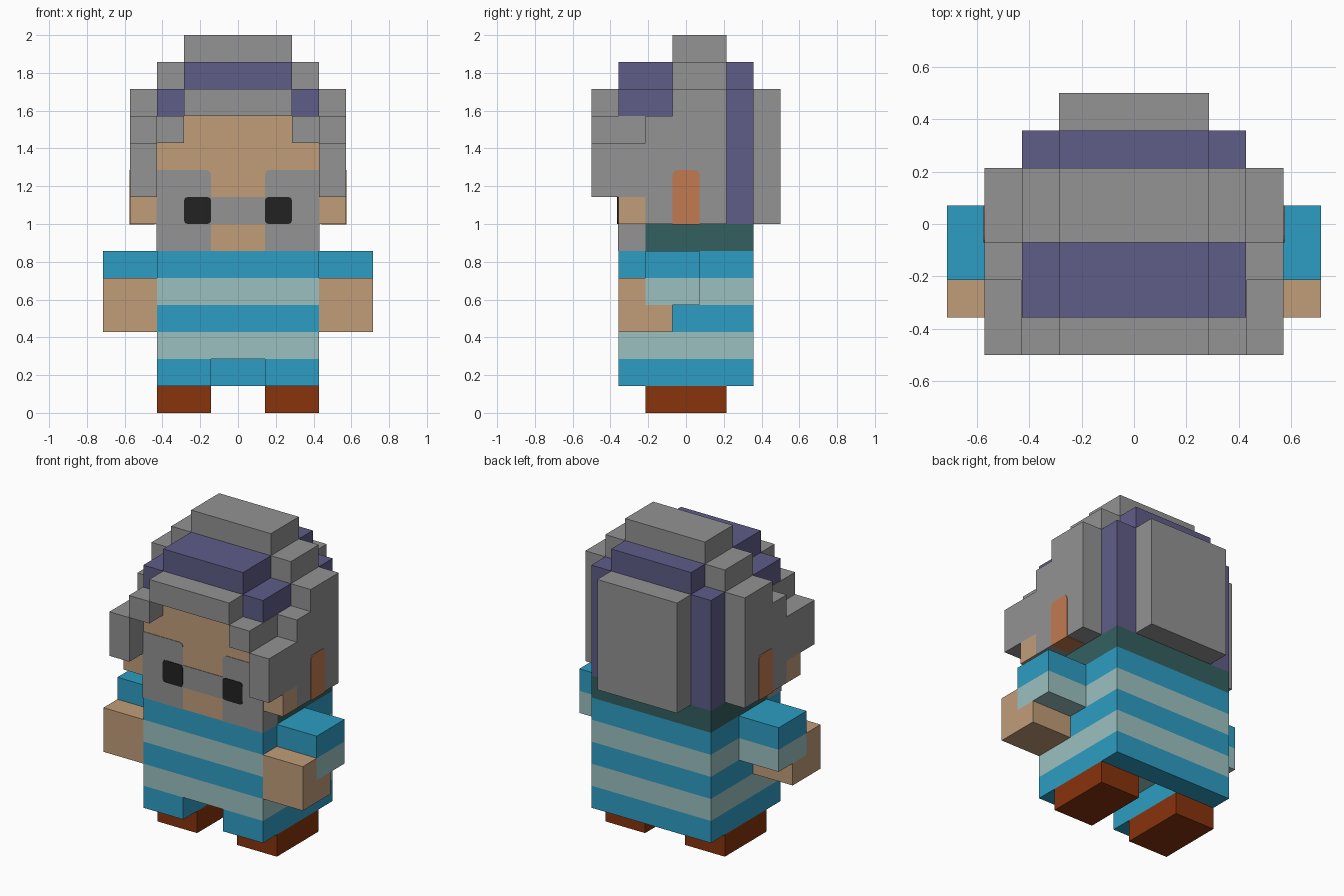
import bpy, bmesh, math
from mathutils import Vector

if "Cube" in bpy.data.objects:
    bpy.data.objects.remove(bpy.data.objects["Cube"], do_unlink=True)

U = 2 / 14      # one block
E = 0.025       # how far painted plates stand out, in blocks


def material(name, hex_code):
    def linear(c):
        return c / 12.92 if c <= 0.04045 else ((c + 0.055) / 1.055) ** 2.4
    col = [linear(int(hex_code[i:i + 2], 16) / 255) for i in (0, 2, 4)] + [1]
    m = bpy.data.materials.new(name)
    m.use_nodes = True
    m.diffuse_color = col
    bsdf = m.node_tree.nodes["Principled BSDF"]
    bsdf.inputs["Base Color"].default_value = col
    bsdf.inputs["Roughness"].default_value = 0.9
    return m


GREY = material("hair grey", "939393")
PURPLE = material("band purple", "5F5D88")
SKIN = material("skin tan", "C19D79")
BLUE = material("shirt blue", "2D9DC3")
PALE = material("stripe pale", "9CC0C0")
GREEN = material("collar green", "345F5F")
BROWN = material("shoe brown", "88330C")
ORANGE = material("ear orange", "C27A50")
BLACK = material("eye black", "222222")


def prism(name, outline, axis, lo, hi, mats, bands=()):
    """Extrude an outline (in blocks) along an axis; bands cut it at heights."""
    def place(a, b, d):
        return Vector({"x": (d, a, b), "y": (a, d, b), "z": (a, b, d)}[axis])
    bm = bmesh.new()
    face = bm.faces.new([bm.verts.new(place(a, b, lo)) for a, b in outline])
    res = bmesh.ops.extrude_face_region(bm, geom=[face])
    verts = [g for g in res["geom"] if isinstance(g, bmesh.types.BMVert)]
    bmesh.ops.translate(bm, verts=verts, vec=place(0, 0, hi - lo))
    for h in bands:
        bmesh.ops.bisect_plane(bm, geom=bm.verts[:] + bm.edges[:] + bm.faces[:],
                               plane_co=(0, 0, h), plane_no=(0, 0, 1))
    bmesh.ops.recalc_face_normals(bm, faces=bm.faces[:])
    if bands:   # alternate colours block by block
        for f in bm.faces:
            f.material_index = math.floor(min(f.calc_center_median().z, 5.9) + 1e-4) % 2
    bmesh.ops.scale(bm, vec=(U, U, U), verts=bm.verts[:])
    me = bpy.data.meshes.new(name)
    bm.to_mesh(me)
    bm.free()
    for m in mats:
        me.materials.append(m)
    ob = bpy.data.objects.new(name, me)
    bpy.context.collection.objects.link(ob)
    return ob


def rect(a0, a1, b0, b1):
    return [(a0, b0), (a1, b0), (a1, b1), (a0, b1)]


def box(name, x, y, z, mat):
    return prism(name, rect(*x, *y), "z", *z, [mat])


def rounded(pts, corners, r=0.2):
    """Round the chosen corners of an outline."""
    out = []
    for i, p in enumerate(pts):
        p = Vector(p)
        if i not in corners:
            out.append(tuple(p))
            continue
        a = p + (Vector(pts[i - 1]) - p).normalized() * r
        b = p + (Vector(pts[(i + 1) % len(pts)]) - p).normalized() * r
        for t in (0, 0.33, 0.67, 1):
            out.append(tuple(a * (1 - t) ** 2 + p * 2 * t * (1 - t) + b * t * t))
    return out


def stepped(steps, bottom):
    """Symmetric stepped outline from (half width, top) pairs, widest first."""
    right, z = [], bottom
    for w, top in steps:
        right += [(w, z), (w, top)]
        z = top
    return right + [(-w, z) for w, z in reversed(right)]


# Tunic: striped body above a hem that is notched at the front
prism("tunic", rect(-3, 3, -2.5, 2.5), "z", 2, 6, [PALE, BLUE], (3, 4, 5))
prism("tunic_hem", [(-3, -2.5), (-1, -2.5), (-1, 1.5), (1, 1.5),
                    (1, -2.5), (3, -2.5), (3, 2.5), (-3, 2.5)], "z", 1, 2, [BLUE])
box("collar", (-3, 3), (-1.5, 2.5), (6, 7), GREEN)

# Head: face block with the chin hanging in front of the collar
prism("face", [(-2.5, 6), (-1.5, 6), (-1.5, 7), (-0.5, 7), (-0.5, 11), (-2.5, 11)],
      "x", -3, 3, [SKIN])
box("nose_bridge", (-1, 1), (-2.5 - E, -2.4), (7, 8), GREY)

# Hair and headband
prism("hair_crown", stepped([(4, 12), (3, 13), (2, 14)], 7), "y", -0.5, 1.5, [GREY])
prism("headband_back", stepped([(3, 12), (2, 13)], 7), "y", 1.5, 2.5, [PURPLE])
prism("headband_front", stepped([(3, 12), (2, 13)], 11), "y", -2.5, -0.5, [PURPLE])
box("hair_back", (-2, 2), (2.5, 3.5), (7, 12), GREY)
box("hair_fringe", (-2, 2), (-3.5, -2.5), (11, 12), GREY)

# Paired parts
for side, s in (("left", 1), ("right", -1)):
    def span(a, b):
        return tuple(sorted((a * s, b * s)))

    box(side + "_shoe", span(1, 3), (-1.5, 1.5), (0, 1), BROWN)
    prism(side + "_sleeve", rect(-1.5, 0.5, 4, 6), "x", *span(3, 5), [PALE, BLUE], (5,))
    prism(side + "_hand", [(-2.5, 3), (-0.5, 3), (-0.5, 4), (-1.5, 4), (-1.5, 5), (-2.5, 5)],
          "x", *span(3, 5), [SKIN])
    # Sideburn stepping forward from the crown
    prism(side + "_sideburn", [(-3.5, 8), (-1.5, 8), (-1.5, 7), (-0.5, 7), (-0.5, 11),
                               (-1.5, 11), (-1.5, 10), (-3.5, 10)],
          "x", *span(3, 4), [GREY])
    box(side + "_temple_lock", span(2, 3 + E), (-3.5, -1.5), (10, 11), GREY)
    box(side + "_cheek", span(3, 4), (-2.5, -1.5), (7, 8), SKIN)
    prism(side + "_ear", rounded(rect(-0.5, 0.5, 7 - E, 9), (2, 3)),
          "x", *span(3.1, 4 + E), [ORANGE])
    # Beard patch wraps the jaw; eye plate sits on it
    beard = rounded([(3 + E, 6), (3 + E, 9), (1, 9), (1, 6)], (2,))
    prism(side + "_beard", [(x * s, z) for x, z in beard], "y", -2.5 - E, -1.5, [GREY])
    prism(side + "_eye", rounded(rect(*span(1, 2), 7, 8), (0, 1, 2, 3), 0.15),
          "y", -2.5 - 2 * E, -2.45, [BLACK])
